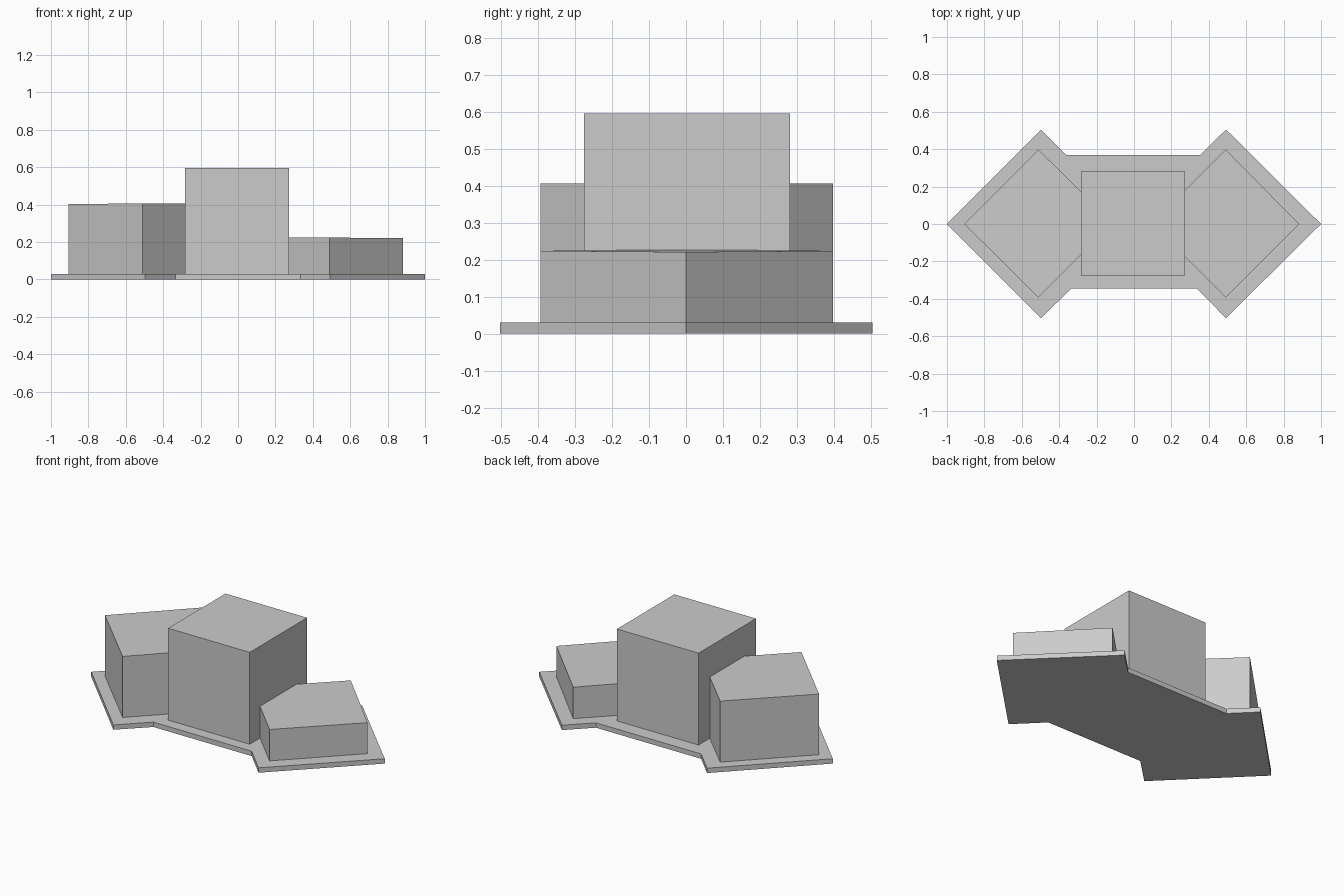
import bpy
import bmesh

if "Cube" in bpy.data.objects:
    bpy.data.objects.remove(bpy.data.objects["Cube"])


def prism(name, outline, z0, z1, slope=0.0):
    """Extrude a counter-clockwise outline; slope tilts the top along x."""
    bm = bmesh.new()
    mid = sum(x for x, y in outline) / len(outline)
    low = [bm.verts.new((x, y, z0)) for x, y in outline]
    top = [bm.verts.new((x, y, z1 + slope * (x - mid))) for x, y in outline]
    bm.faces.new(low[::-1])
    bm.faces.new(top)
    n = len(outline)
    for i in range(n):
        j = (i + 1) % n
        bm.faces.new((low[i], low[j], top[j], top[i]))
    mesh = bpy.data.meshes.new(name)
    bm.to_mesh(mesh)
    bm.free()
    obj = bpy.data.objects.new(name, mesh)
    bpy.context.collection.objects.link(obj)
    return obj


PLATE = 0.03

# Flat base plate following the three blocks
prism("base_plate", [
    (-1.0, 0.0), (-0.497, -0.503), (-0.335, -0.345), (0.335, -0.345),
    (0.492, -0.503), (1.0, 0.0), (0.492, 0.505), (0.355, 0.37),
    (-0.362, 0.37), (-0.497, 0.505)], 0.0, PLATE)

# Tall square block in the middle
prism("centre_block", [
    (-0.283, -0.276), (0.273, -0.276), (0.273, 0.282), (-0.283, 0.282)],
    PLATE, 0.596)

# Diamond-shaped side blocks running into the middle block
prism("left_block", [
    (-0.907, 0.0), (-0.511, -0.393), (-0.26, -0.142),
    (-0.26, 0.15), (-0.511, 0.398)], PLATE, 0.406, 0.006)
prism("right_block", [
    (0.883, 0.0), (0.49, 0.398), (0.25, 0.158),
    (0.25, -0.153), (0.49, -0.393)], PLATE, 0.224, -0.008)
